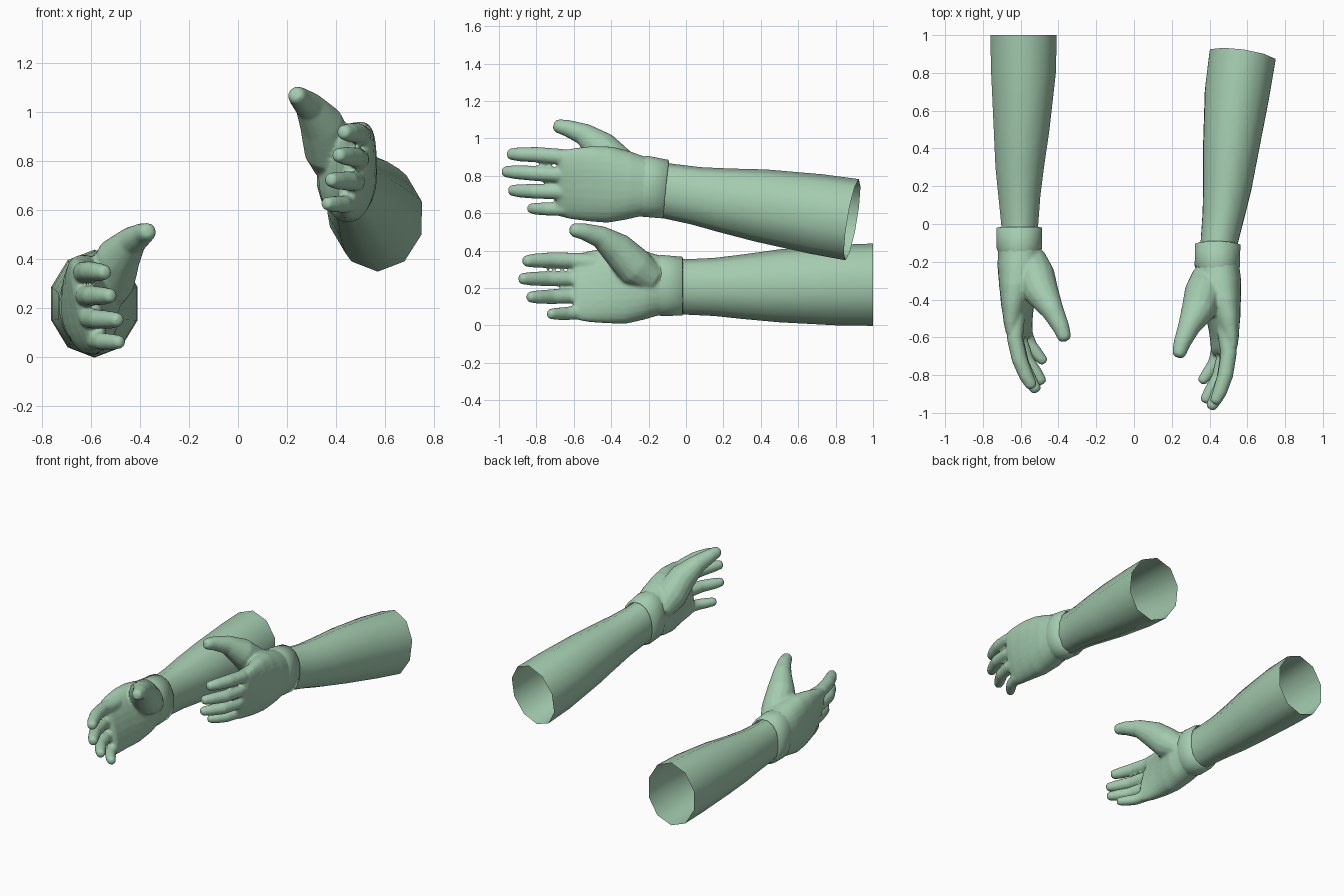
import bpy, bmesh, math
from mathutils import Matrix, Vector

if "Cube" in bpy.data.objects:
    bpy.data.objects.remove(bpy.data.objects["Cube"])

green = bpy.data.materials.new("pale_green")
green.diffuse_color = (0.37, 0.60, 0.43, 1)
green.use_nodes = True
green.node_tree.nodes["Principled BSDF"].inputs["Base Color"].default_value = green.diffuse_color


def bridge(bm, rings, cap):
    for a, b in zip(rings, rings[1:]):
        n = len(a)
        for i in range(n):
            bm.faces.new((a[i], a[(i + 1) % n], b[(i + 1) % n], b[i]))
    if cap:
        bm.faces.new(rings[0])
        bm.faces.new(rings[-1])


def loft(bm, sections, sides, cap, power=2.0):
    """Rings facing y: (y, centre x, centre z, half x, half z, lean)."""
    rings = []
    for y, cx, cz, hx, hz, lean in sections:
        ring = []
        for i in range(sides):
            a = 2 * math.pi * (i + 0.5) / sides
            c, s = math.cos(a), math.sin(a)
            dx = hx * math.copysign(abs(c) ** (2 / power), c)
            dz = hz * math.copysign(abs(s) ** (2 / power), s)
            ring.append(bm.verts.new((cx + dx - lean * dz, y, cz + dz)))
        rings.append(ring)
    bridge(bm, rings, cap)


def digit(bm, path, sides=14):
    """Round tube along (x, y, z, radius) points with a rounded tip."""
    pts = [Vector(p[:3]) for p in path]
    rad = [p[3] for p in path]
    d = (pts[-1] - pts[-2]).normalized()
    end, r = pts[-1], rad[-1]
    for k in (0.5, 0.85):
        pts.append(end + d * r * k * 0.8)
        rad.append(r * math.sqrt(1 - k * k))
    rings = []
    for i, p in enumerate(pts):
        t = (pts[min(i + 1, len(pts) - 1)] - pts[max(i - 1, 0)]).normalized()
        u = t.cross(Vector((0, 0, 1))).normalized()
        v = u.cross(t)
        angles = [2 * math.pi * j / sides for j in range(sides)]
        rings.append([bm.verts.new(p + rad[i] * (u * math.cos(a) + v * math.sin(a)))
                      for a in angles])
    bridge(bm, rings, True)


def finish(bm, name, matrix, remesh=False):
    bm.transform(matrix)
    bmesh.ops.recalc_face_normals(bm, faces=bm.faces)
    me = bpy.data.meshes.new(name)
    bm.to_mesh(me)
    bm.free()
    me.materials.append(green)
    ob = bpy.data.objects.new(name, me)
    bpy.context.collection.objects.link(ob)
    me.polygons.foreach_set("use_smooth", [True] * len(me.polygons))
    if remesh:
        m = ob.modifiers.new("blend", "REMESH")
        m.mode = "VOXEL"
        m.voxel_size = 0.009
        m.use_smooth_shade = True
        s = ob.modifiers.new("soften", "SMOOTH")
        s.factor, s.iterations = 0.5, 5
    return ob


FOREARM = [(1.0, -.585, .218, .185, .22, 0), (.8, -.585, .216, .18, .215, 0),
           (.5, -.595, .212, .155, .195, 0), (.3, -.605, .207, .135, .172, 0),
           (.15, -.607, .206, .117, .155, 0), (0, -.605, .206, .103, .148, 0),
           (-.1, -.605, .21, .1, .145, 0)]
CUFF = [(-.015, -.606, .21, .105, .15, 0), (-.02, -.607, .21, .122, .16, 0),
        (-.13, -.607, .214, .122, .166, 0), (-.16, -.607, .214, .11, .16, 0)]
PALM = [(-.06, -.606, .212, .105, .15, 0), (-.15, -.605, .215, .115, .162, 0),
        (-.22, -.603, .215, .12, .183, .03), (-.32, -.61, .213, .103, .204, .08),
        (-.42, -.616, .213, .083, .202, .13), (-.52, -.614, .208, .063, .19, .2),
        (-.575, -.608, .206, .052, .178, .25), (-.6, -.605, .206, .035, .16, .25)]
DIGITS = [
    # thumb and the fleshy pad at its base
    [(-.545, -.17, .24, .075), (-.525, -.27, .31, .105), (-.485, -.37, .41, .09),
     (-.43, -.46, .475, .06), (-.385, -.55, .503, .045), (-.37, -.595, .51, .038)],
    # index
    [(-.625, -.48, .335, .05), (-.63, -.61, .347, .043), (-.605, -.72, .35, .042),
     (-.568, -.81, .347, .038), (-.545, -.85, .345, .032)],
    # middle
    [(-.62, -.48, .25, .05), (-.622, -.62, .25, .041), (-.595, -.74, .25, .041),
     (-.548, -.83, .25, .037), (-.522, -.872, .25, .031)],
    # ring
    [(-.61, -.48, .165, .05), (-.605, -.61, .158, .041), (-.57, -.72, .154, .04),
     (-.517, -.795, .152, .036), (-.492, -.83, .152, .03)],
    # little
    [(-.585, -.46, .085, .05), (-.58, -.56, .07, .038), (-.55, -.64, .064, .036),
     (-.508, -.695, .062, .033), (-.483, -.722, .062, .028)],
]

# Mirrored arm: the hand and the forearm bend separately about the wrist
wrist = Vector((.605, -.08, .21))
target = Matrix.Translation((.44, -.17, .735))
mirror = Matrix.Translation(-wrist) @ Matrix.Scale(-1, 4, (1, 0, 0))
hand_m = target @ Matrix.Rotation(.07, 4, 'Z') @ Matrix.Rotation(-.06, 4, 'X') @ mirror
arm_m = target @ Matrix.Rotation(-.145, 4, 'Z') @ Matrix.Rotation(-.165, 4, 'X') @ mirror
cuff_m = target @ Matrix.Rotation(-.02, 4, 'Z') @ Matrix.Rotation(-.1, 4, 'X') @ mirror
same = Matrix.Identity(4)

for side, am, cm, hm in (("right", same, same, same), ("left", arm_m, cuff_m, hand_m)):
    # open sleeve of the forearm
    bm = bmesh.new()
    loft(bm, FOREARM, 10, False)
    finish(bm, side + "_forearm", am)
    # band around the wrist
    bm = bmesh.new()
    loft(bm, CUFF, 16, False, 2.2)
    finish(bm, side + "_cuff", cm)
    # palm, fingers and thumb blended into one skin
    bm = bmesh.new()
    loft(bm, PALM, 28, True, 2.3)
    for path in DIGITS:
        digit(bm, path)
    finish(bm, side + "_hand", hm, True)
